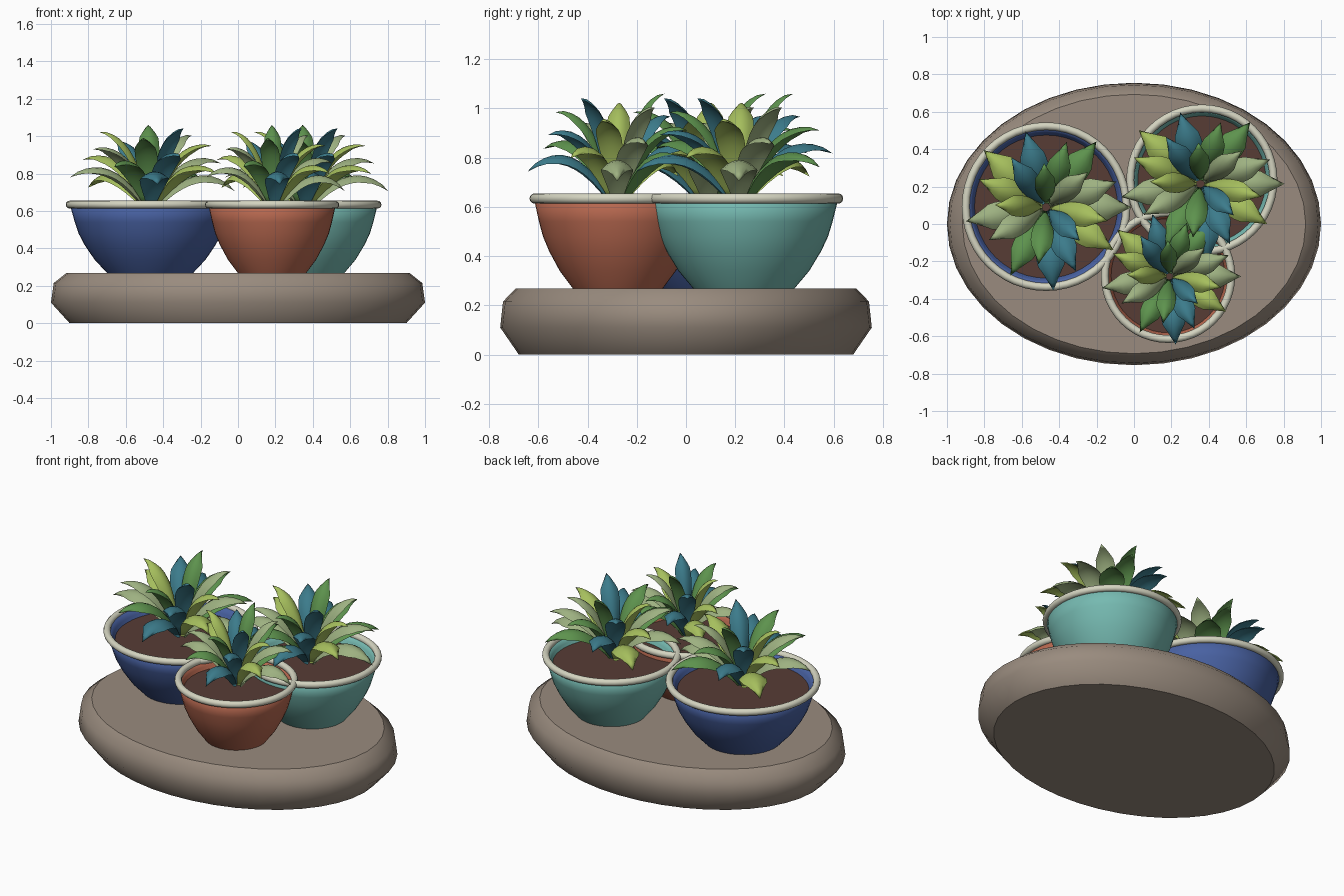
import bpy, bmesh, math
from mathutils import Vector

cube = bpy.data.objects.get("Cube")
if cube:
    bpy.data.objects.remove(cube, do_unlink=True)


def material(name, color):
    m = bpy.data.materials.new(name)
    m.use_nodes = True
    m.diffuse_color = (*color, 1)
    bsdf = next(n for n in m.node_tree.nodes if n.type == "BSDF_PRINCIPLED")
    bsdf.inputs["Base Color"].default_value = (*color, 1)
    return m


STONE = material("taupe stone", (.32, .26, .21))
BLUE = material("blue glaze", (.065, .12, .36))
TERRA = material("terracotta", (.48, .14, .08))
TEAL = material("turquoise glaze", (.18, .49, .44))
CREAM = material("cream rim", (.66, .66, .53))
SOIL = material("dark soil", (.095, .046, .036))
LEAVES = [material("sage leaf", (.34, .44, .22)),
          material("lime leaf", (.38, .52, .11)),
          material("blue green leaf", (.045, .2, .26)),
          material("green leaf", (.11, .29, .075))]


def finish(name, bm, mats, location=(0, 0, 0), scale=(1, 1, 1)):
    bmesh.ops.recalc_face_normals(bm, faces=bm.faces)
    mesh = bpy.data.meshes.new(name)
    bm.to_mesh(mesh)
    bm.free()
    for m in mats:
        mesh.materials.append(m)
    ob = bpy.data.objects.new(name, mesh)
    ob.location, ob.scale = location, scale
    bpy.context.collection.objects.link(ob)
    return ob


def lathe(name, profile, mat, location=(0, 0, 0), scale=(1, 1, 1), segs=48, closed=False):
    """Spin (radius, z) points; open profiles get flat end caps."""
    bm = bmesh.new()
    rings = []
    for r, z in profile:
        rings.append([bm.verts.new((r * math.cos(a), r * math.sin(a), z))
                      for a in (math.tau * k / segs for k in range(segs))])
    pairs = list(zip(rings, rings[1:]))
    if closed:
        pairs.append((rings[-1], rings[0]))
    for low, high in pairs:
        for k in range(segs):
            n = (k + 1) % segs
            bm.faces.new((low[k], low[n], high[n], high[k])).smooth = True
    if not closed:
        bm.faces.new(rings[0])
        bm.faces.new(rings[-1])
    return finish(name, bm, [mat], location, scale)


def bezier(a, b, c, t):
    return a * (1 - t) ** 2 + b * 2 * t * (1 - t) + c * t * t


def add_leaf(bm, angle, t, index):
    """Thin domed blade along an arching path; t runs from low to top leaf."""
    base = Vector((.03, 0, .61 + .04 * t))
    tip = Vector((.455 - .06 * t - .16 * t * t, 0, .705 + .355 * t))
    ctrl = Vector((.25 - .19 * t, 0, .90 + .12 * t))
    half = .08 - .025 * t
    out, side = Vector((math.cos(angle), math.sin(angle), 0)), Vector((-math.sin(angle), math.cos(angle), 0))
    place = lambda p, s: out * p.x + side * s + Vector((0, 0, p.z))
    steps, across = 10, 6
    rings = []
    for k in range(steps):
        u = k / steps
        p = bezier(base, ctrl, tip, u)
        d = ((ctrl - base) * (1 - u) + (tip - ctrl) * u).normalized()
        normal = Vector((-d.z, 0, d.x))
        w = half * (.2 + .8 * math.sin(math.pi * min(1, u / 1.1) ** .95)) * min(1, (1 - u) / .3) ** .6
        top, under = [], []
        for j in range(across + 1):
            v = 2 * j / across - 1
            dome = -.4 * w * v * v
            thick = .011 * (1 - v * v) * (1 - u * .5)
            top.append(bm.verts.new(place(p + normal * (dome + thick), v * w)))
            if 0 < j < across:
                under.append(bm.verts.new(place(p + normal * (dome - thick), v * w)))
        rings.append(top + under[::-1])
    end = bm.verts.new(place(tip, 0))
    n = len(rings[0])
    faces = [bm.faces.new(rings[0])]
    for a, b in zip(rings, rings[1:]):
        faces += [bm.faces.new((a[k], a[(k + 1) % n], b[(k + 1) % n], b[k])) for k in range(n)]
    faces += [bm.faces.new((rings[-1][k], rings[-1][(k + 1) % n], end)) for k in range(n)]
    for f in faces:
        f.smooth = True
        f.material_index = index
    # keep the blade margins crisp
    for a, b in zip(rings, rings[1:]):
        for k in (0, across):
            bm.edges.get((a[k], b[k])).smooth = False


def add_plant(name, x, y, sx, sy, count=20):
    bm = bmesh.new()
    for i in range(count):
        add_leaf(bm, math.radians(137.5 * i), i / (count - 1), i % len(LEAVES))
    finish(name, bm, LEAVES, (x, y, 0), (sx, sy, 1))


def add_pot(name, mat, x, y, radius):
    # bowl with outer wall, lip and inner wall
    bowl = [(.51, .268), (.66, .34), (.78, .42), (.85, .48), (.895, .54), (.95, .63),
            (.91, .635), (.875, .6), (.835, .57)]
    lathe(name + "_pot", [(r * radius, z) for r, z in bowl], mat, (x, y, 0))
    # rounded rim
    ring = [(radius - .02 + .021 * math.cos(a), .634 + .021 * math.sin(a))
            for a in (math.tau * k / 12 for k in range(12))]
    lathe(name + "_rim", ring, CREAM, (x, y, 0), closed=True)
    # soil disc
    lathe(name + "_soil", [(.84 * radius, .565), (.85 * radius, .583)], SOIL, (x, y, 0))


# oval stone tray
lathe("stone_tray", [(.9, 0), (1, .11), (.985, .215), (.918, .268)], STONE, scale=(1, .755, 1), segs=40)

# pots with their succulents
add_pot("blue", BLUE, -.47, .093, .45)
add_pot("terracotta", TERRA, .182, -.277, .358)
add_pot("turquoise", TEAL, .363, .235, .403)
add_plant("blue_pot_succulent", -.47, .09, 1, 1)
add_plant("terracotta_pot_succulent", .19, -.28, .84, .82)
add_plant("turquoise_pot_succulent", .355, .215, .99, .94)
